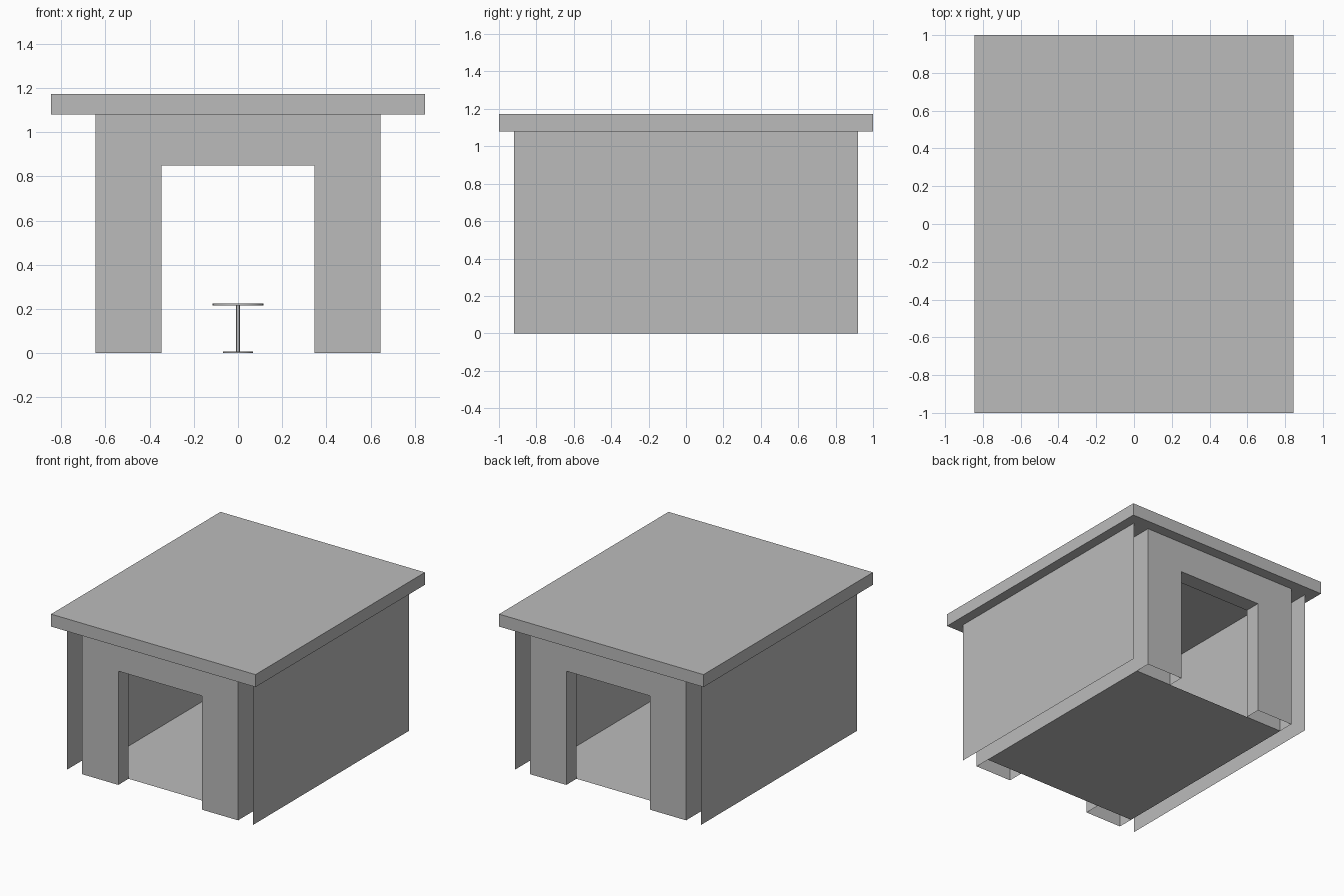
import bpy, bmesh
from mathutils import Vector

if "Cube" in bpy.data.objects:
    bpy.data.objects.remove(bpy.data.objects["Cube"])

grey = bpy.data.materials.new("plain grey")
grey.diffuse_color = (0.5, 0.5, 0.5, 1)
grey.use_nodes = True
grey.node_tree.nodes["Principled BSDF"].inputs["Base Color"].default_value = grey.diffuse_color


def finish(bm, name):
    me = bpy.data.meshes.new(name)
    bm.to_mesh(me)
    bm.free()
    me.materials.append(grey)
    ob = bpy.data.objects.new(name, me)
    bpy.context.collection.objects.link(ob)
    return ob


def sheet(name, corners):
    bm = bmesh.new()
    bm.faces.new([bm.verts.new(c) for c in corners])
    return finish(bm, name)


def disc(name, radius, z0, z1, sides=32):
    bpy.ops.mesh.primitive_cylinder_add(vertices=sides, radius=radius, depth=z1 - z0,
                                        location=(0, 0, (z0 + z1) / 2))
    ob = bpy.context.object
    ob.name = name
    ob.data.materials.append(grey)
    bpy.ops.object.shade_smooth_by_angle()


H = 1.08             # wall height
IN, OUT = 0.645, 0.77  # inner and outer wall skins
Y0, Y1 = 0.80, 0.92  # inner and outer faces of the end arches

# overhanging flat roof slab
bm = bmesh.new()
bmesh.ops.create_cube(bm, size=1)
for v in bm.verts:
    v.co = Vector((v.co.x * 1.69, v.co.y * 2, H + (v.co.z + 0.5) * 0.093))
finish(bm, "roof")

# end arches: extruded profile, open at the feet and under the roof
profile = [(-IN, H), (-IN, 0), (-0.345, 0), (-0.345, 0.85),
           (0.345, 0.85), (0.345, 0), (IN, 0), (IN, H)]
for name, y in (("front_arch", -Y1), ("back_arch", Y0)):
    bm = bmesh.new()
    face = bm.faces.new([bm.verts.new((x, y, z)) for x, z in profile])
    ext = bmesh.ops.extrude_face_region(bm, geom=[face], use_keep_orig=True)
    moved = [g for g in ext["geom"] if isinstance(g, bmesh.types.BMVert)]
    bmesh.ops.translate(bm, verts=moved, vec=(0, Y1 - Y0, 0))
    bmesh.ops.recalc_face_normals(bm, faces=bm.faces)
    caps = [f for f in bm.faces
            if all(v.co.z < 0.001 for v in f.verts) or all(v.co.z > H - 0.001 for v in f.verts)]
    bmesh.ops.delete(bm, geom=caps, context='FACES')
    finish(bm, name)

# side walls: separate outer and inner skins
for side, s in (("left", -1), ("right", 1)):
    for skin, x, y, facing in (("outer", OUT, Y1, s), ("inner", IN, Y0, -s)):
        y *= facing
        sheet(f"{side}_{skin}_wall",
              [(s * x, -y, 0), (s * x, y, 0), (s * x, y, H), (s * x, -y, H)])

# floor between the arches
sheet("floor", [(-IN, -Y0, 0), (IN, -Y0, 0), (IN, Y0, 0), (-IN, Y0, 0)])

# round pedestal table
disc("table_base", 0.068, 0, 0.007)
disc("table_stem", 0.008, 0.007, 0.216, 16)
disc("table_top", 0.115, 0.216, 0.226)
